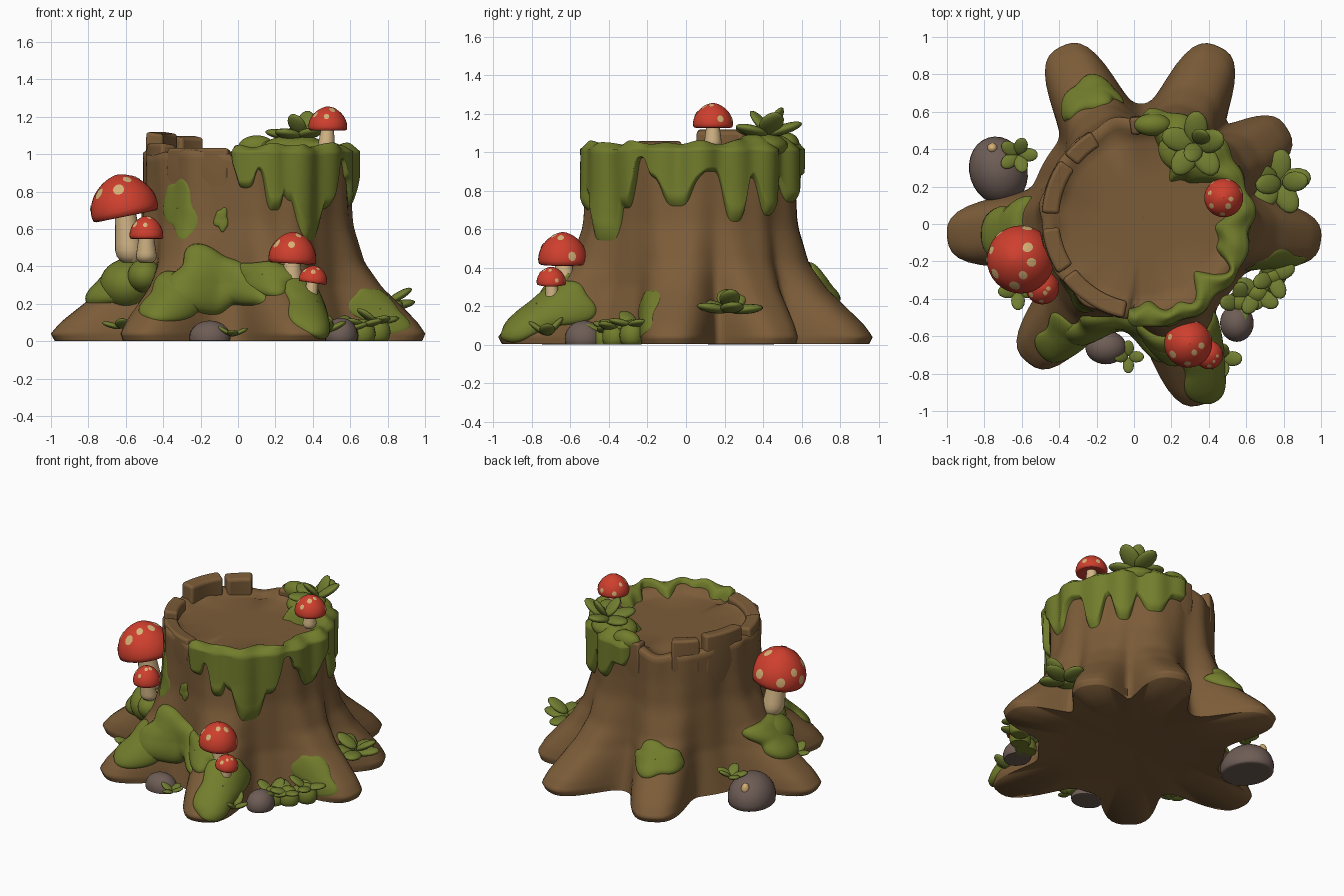
import bpy, bmesh, math, random
from math import sin, cos, pi, radians, degrees, exp
from mathutils import Vector, Matrix

if "Cube" in bpy.data.objects:
    bpy.data.objects.remove(bpy.data.objects["Cube"], do_unlink=True)
random.seed(4)


def material(name, *rgb):
    m = bpy.data.materials.new(name)
    m.use_nodes = True
    m.diffuse_color = (*rgb, 1)
    m.node_tree.nodes["Principled BSDF"].inputs["Base Color"].default_value = (*rgb, 1)
    return m


BARK = material("bark brown", .2, .107, .04)
MOSS = material("moss green", .168, .205, .025)
LEAF = material("leaf green", .165, .205, .03)
RED = material("cap red", .62, .05, .027)
CREAM = material("stem cream", .66, .47, .24)
SPOT = material("spot tan", .68, .44, .18)
STONE = material("stone grey", .155, .108, .092)


def finish(name, bm, mat, angle=50):
    bmesh.ops.recalc_face_normals(bm, faces=bm.faces)
    me = bpy.data.meshes.new(name)
    bm.to_mesh(me)
    bm.free()
    me.materials.append(mat)
    ob = bpy.data.objects.new(name, me)
    bpy.context.collection.objects.link(ob)
    bpy.ops.object.select_all(action='DESELECT')
    ob.select_set(True)
    bpy.context.view_layer.objects.active = ob
    bpy.ops.object.shade_smooth_by_angle(angle=radians(angle))
    return ob


def skin(name, rows, mat, closed=True, angle=50, caps=False):
    """Surface through rows of points, optionally closed round each row."""
    bm = bmesh.new()
    vs = [[bm.verts.new(p) for p in row] for row in rows]
    n = len(rows[0])
    for lo, hi in zip(vs, vs[1:]):
        for i in range(n if closed else n - 1):
            j = (i + 1) % n
            bm.faces.new((lo[i], lo[j], hi[j], hi[i]))
    if caps:
        bm.faces.new(vs[0])
        bm.faces.new(vs[-1])
    return finish(name, bm, mat, angle)


def interp(pts, x):
    for (x0, y0), (x1, y1) in zip(pts, pts[1:]):
        if x <= x1:
            t = max(0, (x - x0) / (x1 - x0))
            return y0 + (y1 - y0) * t
    return pts[-1][1]


# Trunk surface as a function of angle (degrees) and height
CENTRE = Vector((.05, .03, 0))
TIPS = [(1, -.09), (.82, .51), (.45, .95), (-.39, .95), (-1, -.07), (-.57, -.74), (.37, -.965)]
ROOTS = [(degrees(math.atan2(y - .03, x - .05)), math.hypot(x - .05, y - .03)) for x, y in TIPS]
BODY = [(0, .61), (.3, .545), (.65, .525), (1, .545)]
FLARE = [(0, .95), (.04, 1), (.1, .89), (.2, .64), (.28, .45), (.42, .22), (.6, .1), (.8, .04), (1, .01)]


def apart(a, b):
    return (a - b + 180) % 360 - 180


def bump(a, mid, width, power=2):
    return exp(-abs(apart(a, mid) / width) ** power)


def radius(a, z):
    base, f, w = interp(BODY, z), interp(FLARE, z), 14 + 8 * z
    lobes = sum(((length - base) * f * bump(a, mid, w, 3)) ** 3 for mid, length in ROOTS)
    t = radians(a)
    return base + lobes ** (1 / 3) + z * (.007 * sin(11 * t) + .006 * sin(17 * t + 1))


def polar(a, r, z):
    return CENTRE + Vector((r * cos(radians(a)), r * sin(radians(a)), z))


def surf(a, z, lift=0):
    p = polar(a, radius(a, z), z)
    if lift:
        da = polar(a + 1, radius(a + 1, z), z) - polar(a - 1, radius(a - 1, z), z)
        dz = polar(a, radius(a, z + .02), z + .02) - polar(a, radius(a, z - .02), z - .02)
        p += da.cross(dz).normalized() * lift
    p.z = max(p.z, .002)
    return p


def rim(a):
    return 1.0 + .012 * sin(radians(a * 5)) - .05 * bump(a, 264, 2.5) - .03 * bump(a, 111, 9)


ANGLES = range(0, 360, 2)
heights = [(i / 40) ** 1.4 for i in range(41)]
rows = [[polar(a, .001, .03) for a in ANGLES], [polar(a, .45, .02) for a in ANGLES]]
rows += [[surf(a, h * rim(a)) for a in ANGLES] for h in heights]
for k, dz in ((.975, .012), (.88, .008), (.83, -.015)):
    rows.append([polar(a, radius(a, 1) * k, rim(a) + dz) for a in ANGLES])
rows += [[polar(a, r, .972) for a in ANGLES] for r in (.4, .2, .001)]
skin("trunk_with_roots", rows, BARK, angle=75)

# Raised bark slabs round the broken rim
for a0, a1, top in ((80, 98, 1.05), (121, 141, 1.1), (145, 177, 1.12),
                    (186, 213, 1.06), (217, 259, 1.035)):
    rows = []
    for i in range(10):
        a = a0 + (a1 - a0) * i / 9
        rows.append([polar(a, .455, .9), polar(a, .5, .58), polar(a, .548, .9),
                     polar(a, .542, top), polar(a, .45, top - .012)])
    slab = skin("bark_slab", rows, BARK, caps=True, angle=40)
    bev = slab.modifiers.new("soft edges", 'BEVEL')
    bev.width, bev.segments, bev.limit_method = .018, 3, 'ANGLE'

# Moss draped over the rim with broad hanging drips
DRIPS = [(-53, .33, 12), (-40, .16, 7), (-64, .12, 7), (-75, .17, 6), (-83, -.05, 3), (-91, .05, 5),
         (-27, -.1, 4), (-8, .15, 9), (10, -.03, 5), (24, .23, 7), (45, .2, 7), (66, .13, 9)]
cols = []
for i in range(241):
    a = -99 + 190 * i / 240
    end = min(1, (1 - abs(i / 120 - 1)) * 20) ** .5
    drops = [d * bump(a, m, w, 4) for m, d, w in DRIPS]
    low = .87 - max(drops) - min(drops)
    low = 1 - (1 - low) * end
    hill = bump(a, 55, 28, 4)
    lump = .007 * sin(a * .31) + .006 * sin(a * .17 + 1)
    thick = (.038 + lump) * end
    col = []
    for j in range(19):
        u = j / 18
        col.append(surf(a, low + (1.015 - low) * u, thick * min(1, u * 6 + .02) ** .5 - .004))
    inner = .47 + 2.5 * lump - .13 * hill - .09 * bump(a, 48, 14) - .07 * bump(a, -8, 20)
    inner += .07 * bump(a, -30, 5) - .05 * bump(a, -46, 8) + .04 * bump(a, -60, 5)
    outer = radius(a, 1) + thick * .8
    for j in range(1, 11):
        u = j / 10
        h = 1.015 + (.035 + .035 * hill + lump) * end * sin(min(1, u * 2.2) * pi / 2)
        col.append(polar(a, outer + (inner - outer) * u, h - (h - .96) * u ** 6))
    cols.append(col)
skin("rim_moss", cols, MOSS, closed=False, angle=80)


# Moss patches hugging the trunk and roots
def patch(name, a, z, da, dz, thick, slant=0):
    n, rows = 64, []
    phase = random.random() * 6
    for k in (1, .97, .92, .84, .72, .6, .45, .3, .15, .01):
        row = []
        for i in range(n):
            t = 2 * pi * i / n
            e = k * (1 + .13 * sin(3 * t + phase) + .09 * sin(5 * t + phase * 2))
            h = max(.012, z + dz * e * sin(t))
            row.append(surf(a + e * (da * cos(t) + slant * sin(t)), h, .003 + thick * (1 - k ** 4) ** .6))
        rows.append(row)
    skin(name, rows, MOSS, angle=80)


patch("front_root_moss", -66, .19, 11, .16, .03)
patch("front_root_upper_moss", -82, .34, 14, .09, .035)
patch("front_moss_bank", -106, .32, 20, .17, .06, -5)
patch("front_left_moss", 240, .25, 14, .13, .03)
patch("right_side_root_moss", 191, .33, 20, .12, .05)
patch("back_root_moss", 114, .32, 14, .09, .03)
patch("left_root_moss", -19, .17, 6.5, .12, .008)
patch("trunk_moss_patch", 229, .71, 12, .15, .007, -4)
patch("trunk_moss_dab", 255, .65, 4, .06, .012)


def ball(bm, matrix, u=20, v=12):
    bmesh.ops.create_uvsphere(bm, u_segments=u, v_segments=v, radius=1, matrix=matrix)


def blob(name, loc, size, mat, turn=0):
    bm = bmesh.new()
    ball(bm, Matrix.LocRotScale(Vector(loc), Matrix.Rotation(turn, 3, 'Z'), Vector(size)), 28, 16)
    for v in bm.verts:
        v.co.z = max(v.co.z, 0)
    return finish(name, bm, mat)


blob("mushroom_moss_mound", (-.59, -.1, .3), (.15, .19, .14), MOSS)
blob("mushroom_moss_lump", (-.5, -.26, .35), (.09, .11, .09), MOSS)
blob("rim_moss_lump", (.29, .4, 1.03), (.16, .13, .07), MOSS)
blob("rim_moss_back_lump", (.1, .53, 1.035), (.1, .06, .065), MOSS)

# Stones
blob("back_stone", (-.725, .285, .04), (.155, .185, .16), STONE, .3)
blob("front_stone", (-.15, -.66, .02), (.11, .09, .09), STONE)
blob("side_stone", (.55, -.53, .03), (.09, .1, .095), STONE)
blob("stone_spot", (-.757, .405, .138), (.028, .028, .044), SPOT)


# Mushrooms: bell-shaped cap, spots and bulging stem
def mushroom(name, loc, r, height, foot, stem_r, tilt=(0, 0), spots=8):
    place = Matrix.Translation(loc) @ Matrix.Rotation(tilt[0], 4, 'X') @ Matrix.Rotation(tilt[1], 4, 'Y')

    def dome(d, k=1):
        w = r * k * math.hypot(d.x, d.y) ** .22
        return place @ Vector((d.x * w, d.y * w, d.z * height * k))

    def ring(rad, z, n=32):
        return [place @ Vector((rad * cos(2 * pi * i / n), rad * sin(2 * pi * i / n), z)) for i in range(n)]

    under = [(.001, 0), (r * .5, -height * .03), (r * .88, -height * .17), (r * .97, -height * .14)]
    arc = [pi / 2 * i / 14 for i in range(14)]
    arc = [(r * cos(t) ** 1.22, height * sin(t)) for t in arc]
    skin(name + "_cap", [ring(*p) for p in under + arc + [(.001, height)]], RED, angle=80)
    # spots lie on the cap surface
    bm = bmesh.new()
    for s in range(spots):
        lift = (.2, .55, .86)[s % 3] + random.uniform(-.06, .06)
        turn = s * 2.4 + .4
        d = Vector((cos(turn) * (1 - lift ** 2) ** .5, sin(turn) * (1 - lift ** 2) ** .5, lift))
        side = d.orthogonal().normalized()
        up = d.cross(side)
        size = random.uniform(.13, .18)
        pts = [(d + size * (side * cos(2 * pi * i / 12) + up * sin(2 * pi * i / 12))).normalized()
               for i in range(12)]
        mid = bm.verts.new(dome(d, 1.025))
        edge = [bm.verts.new(dome(p, 1.014)) for p in pts]
        for i in range(12):
            bm.faces.new((mid, edge[i], edge[(i + 1) % 12]))
    finish(name + "_spots", bm, SPOT)
    rows = []
    base, top = Vector(foot), Vector(loc) + Vector((0, 0, height * .1))
    for i in range(10):
        u = i / 9
        c, w = base.lerp(top, u), stem_r * (1.1 - .4 * u) * min(1, .55 + u * 3)
        rows.append([c + Vector((w * cos(pi * j / 10), w * sin(pi * j / 10), 0)) for j in range(20)])
    skin(name + "_stem", rows, CREAM, caps=True)


mushroom("large_mushroom", (-.605, -.19, .7), .182, .195, (-.575, -.16, .42), .075, (0, -.2), 10)
mushroom("large_mushroom_sprout", (-.49, -.34, .565), .09, .105, (-.49, -.31, .42), .055)
mushroom("root_mushroom", (.29, -.64, .44), .128, .145, (.29, -.62, .24), .058, (0, .06))
mushroom("root_mushroom_sprout", (.4, -.7, .325), .076, .08, (.38, -.69, .18), .04, (0, .15))
mushroom("rim_mushroom", (.48, .14, 1.145), .104, .11, (.47, .14, 1.02), .045)


# Leafy sprigs: rings of plump oval leaves
def sprig(name, loc, count, length, tilt, turn=0):
    bm = bmesh.new()
    for i in range(count):
        spin = Matrix.Rotation(turn + 2 * pi * i / count, 4, 'Z')
        lean = Matrix.Rotation(-tilt - random.uniform(-.25, .25), 4, 'Y')
        size = Matrix.Diagonal((length * .5, length * .34, length * .14, 1))
        ball(bm, Matrix.Translation(loc) @ spin @ lean @ Matrix.Translation((length * .52, 0, 0)) @ size, 14, 9)
    finish(name, bm, LEAF)


sprig("rim_sprig", (.33, .42, 1.09), 5, .19, .4, .3)
sprig("rim_sprig_crown", (.34, .43, 1.1), 2, .15, .9, 1.1)
sprig("left_sprig", (.77, .22, .175), 5, .18, .3, .2)
sprig("left_sprig_crown", (.79, .22, .2), 2, .16, .75, .1)
sprig("back_stone_sprig", (-.62, .37, .18), 5, .11, .5)
sprig("front_root_sprig", (.47, -.72, .05), 4, .12, .6)
sprig("front_stone_sprig", (-.03, -.71, .03), 4, .09, .3)
sprig("right_root_sprig", (-.62, -.36, .07), 4, .11, .5)
for i, (x, y, h) in enumerate(((.57, -.42, .06), (.66, -.37, .08), (.74, -.28, .1))):
    sprig("ground_sprig", (x, y, h), 4, .13, .4, i)
    blob("ground_moss", (x, y, h * .5), (.075, .065, .08), MOSS)
